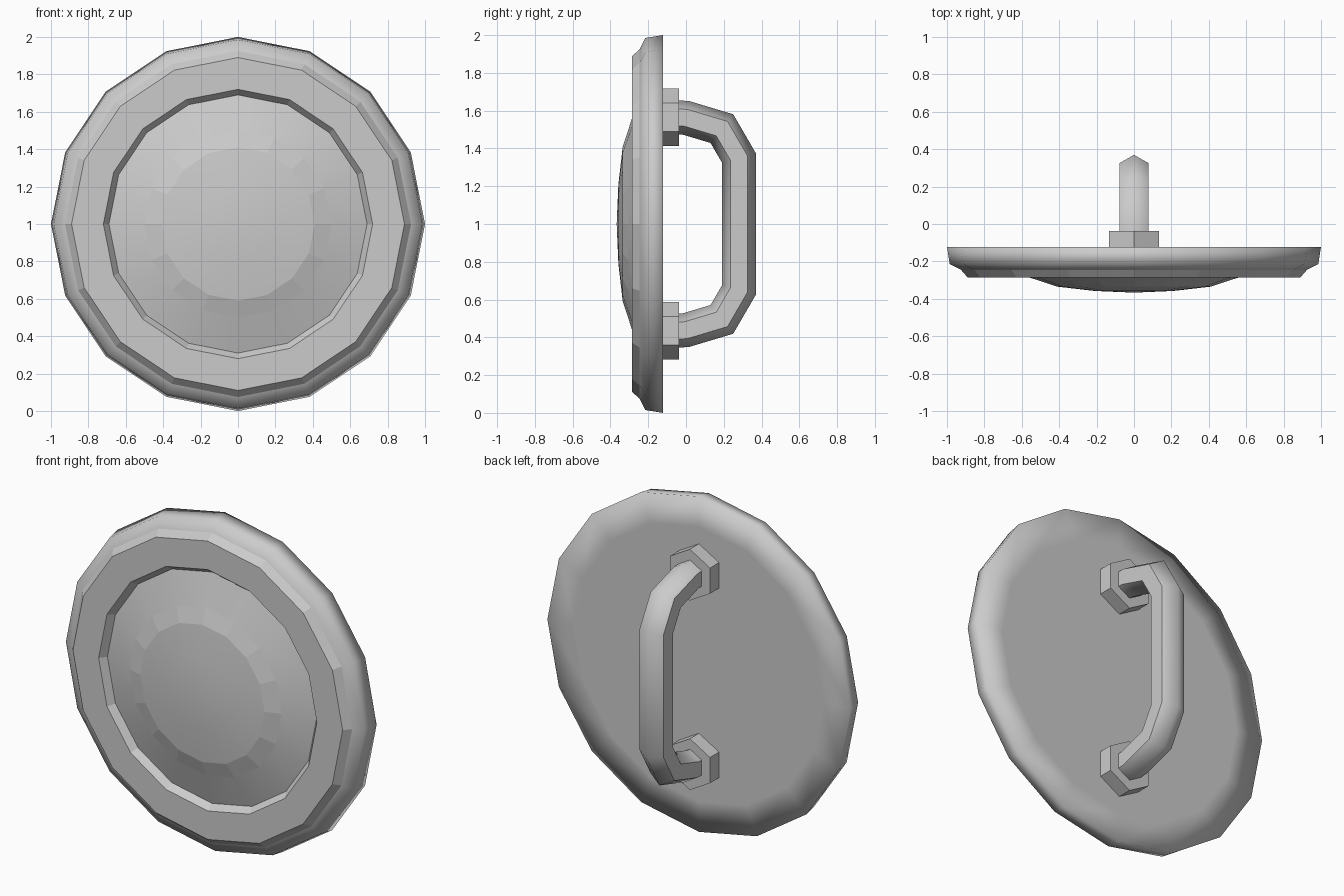
import bpy, bmesh
from math import sin, cos, pi
from mathutils import Vector

cube = bpy.data.objects.get("Cube")
if cube:
    bpy.data.objects.remove(cube, do_unlink=True)

grey = bpy.data.materials.new("plain grey")
grey.use_nodes = True
grey.diffuse_color = (0.6, 0.6, 0.6, 1)
grey.node_tree.nodes["Principled BSDF"].inputs["Base Color"].default_value = (0.6, 0.6, 0.6, 1)


def finish(bm, name):
    bmesh.ops.recalc_face_normals(bm, faces=bm.faces)
    mesh = bpy.data.meshes.new(name)
    bm.to_mesh(mesh)
    bm.free()
    mesh.materials.append(grey)
    obj = bpy.data.objects.new(name, mesh)
    bpy.context.collection.objects.link(obj)
    return obj


def bridge(bm, a, b, smooth):
    """Join two equal vertex rings with a band of quads."""
    n = len(a)
    for i in range(n):
        j = (i + 1) % n
        bm.faces.new((a[i], a[j], b[j], b[i])).smooth = smooth


def sharpen(bm, a, b):
    edge = bm.edges.get((a, b))
    if edge:
        edge.smooth = False


# Shield disc: radius, y, smooth band after this ring, sharp ring
SIDES = 16
profile = [
    (0.82, -0.122, True, False),   # flat back
    (1.00, -0.122, True, False),   # rim
    (0.985, -0.215, True, False),
    (0.925, -0.245, False, True),  # outer bevel
    (0.89, -0.285, False, True),   # flat front ring
    (0.72, -0.285, False, True),   # groove wall
    (0.69, -0.245, True, True),    # dome
    (0.50, -0.305, False, False),
    (0.41, -0.335, True, False),
    (0.21, -0.358, True, False),
]
bm = bmesh.new()
rings = []
for r, y, _, _ in profile:
    angles = [2 * pi * i / SIDES for i in range(SIDES)]
    rings.append([bm.verts.new((r * cos(a), y, 1 + r * sin(a))) for a in angles])
for k in range(len(rings) - 1):
    bridge(bm, rings[k], rings[k + 1], profile[k][2])
bm.faces.new(rings[0]).smooth = True
tip = bm.verts.new((0, -0.367, 1))
for i in range(SIDES):
    j = (i + 1) % SIDES
    bm.faces.new((rings[-1][i], rings[-1][j], tip)).smooth = True
for ring, row in zip(rings, profile):
    if row[3]:
        for i in range(SIDES):
            sharpen(bm, ring[i], ring[(i + 1) % SIDES])
finish(bm, "shield_disc")

# Handle: hexagonal bar swept along a bracket path
half = [(-0.06, 0.565), (0.0, 0.562), (0.19, 0.505), (0.28, 0.35)]
path = [Vector((0, y, 1 + z)) for y, z in half]
path += [Vector((0, y, 1 - z)) for y, z in reversed(half)]
RADIUS = 0.09
side = Vector((1, 0, 0))
bm = bmesh.new()
rings = []
for i, p in enumerate(path):
    before = (p - path[max(i - 1, 0)]).normalized()
    after = (path[min(i + 1, len(path) - 1)] - p).normalized()
    tangent = (before + after).normalized()
    outward = side.cross(tangent)
    stretch = 1 / tangent.dot(after if after.length else before)
    ring = []
    for k in range(6):
        a = k * pi / 3
        ring.append(bm.verts.new(p + RADIUS * (outward * cos(a) * stretch + side * sin(a))))
    rings.append(ring)
for a, b in zip(rings, rings[1:]):
    bridge(bm, a, b, True)
    for k in (1, 2, 4, 5):
        sharpen(bm, a[k], b[k])
bm.faces.new(rings[0])
bm.faces.new(rings[-1])
finish(bm, "handle")

# Hexagonal mounts holding the handle ends
for name, z in (("upper_handle_mount", 1.565), ("lower_handle_mount", 0.435)):
    bm = bmesh.new()
    ends = []
    for y in (-0.122, -0.037):
        ends.append([bm.verts.new((0.153 * sin(k * pi / 3), y, z + 0.153 * cos(k * pi / 3)))
                     for k in range(6)])
        bm.faces.new(ends[-1])
    bridge(bm, ends[0], ends[1], False)
    finish(bm, name)
